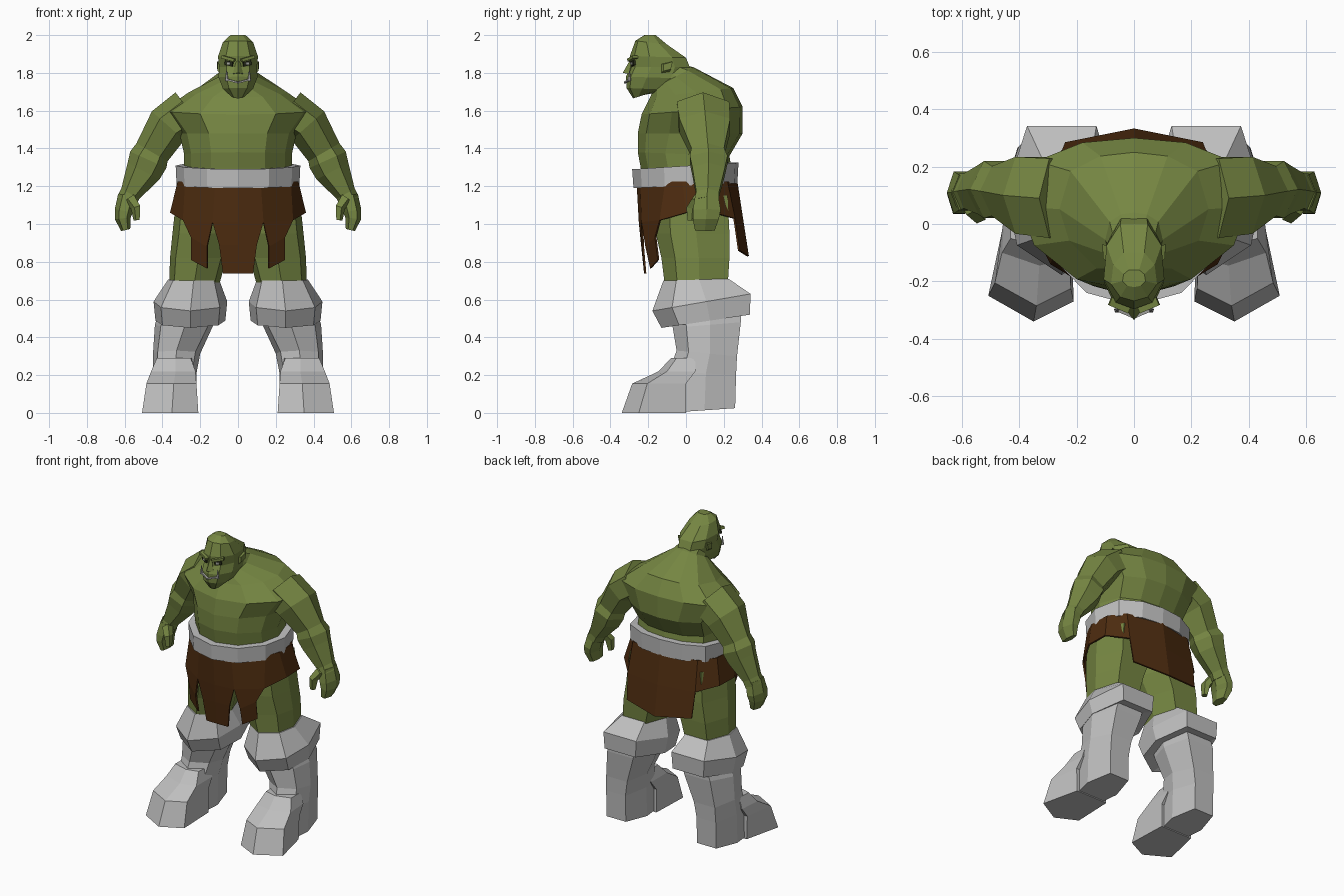
import bpy, bmesh, math
from mathutils import Vector, Matrix


def material(name, rgb):
    m = bpy.data.materials.new(name)
    m.diffuse_color = (*rgb, 1)
    return m


GREEN = material("green_skin", (0.18, 0.24, 0.055))
BROWN = material("brown_leather", (0.075, 0.025, 0.005))
GREY = material("grey_hide", (0.52, 0.52, 0.52))
DARK = material("dark_eye", (0.02, 0.025, 0.01))
IVORY = material("tusk_grey", (0.38, 0.38, 0.36))


def add_object(name, bm, mat, mirror=False, thick=0):
    bmesh.ops.recalc_face_normals(bm, faces=bm.faces)
    me = bpy.data.meshes.new(name)
    bm.to_mesh(me)
    bm.free()
    me.materials.append(mat)
    ob = bpy.data.objects.new(name, me)
    bpy.context.collection.objects.link(ob)
    if mirror:
        md = ob.modifiers.new("mirror", 'MIRROR')
        md.merge_threshold = 0.0005
    if thick:
        ob.modifiers.new("thickness", 'SOLIDIFY').thickness = thick
    return ob


def loft(name, rings, mat, mirror=False, caps=True):
    bm = bmesh.new()
    loops = [[bm.verts.new(p) for p in r] for r in rings]
    n = len(loops[0])
    for a, b in zip(loops, loops[1:]):
        for i in range(n):
            j = (i + 1) % n
            bm.faces.new((a[i], a[j], b[j], b[i]))
    if caps:
        bm.faces.new(loops[0])
        bm.faces.new(loops[-1])
    return add_object(name, bm, mat, mirror)


# half outlines, front to back: (side fraction, depth fraction)
BODY = [(0, 0), (.5, .08), (.87, .3), (1, .55), (.85, .85), (.45, .97), (0, 1)]
LIMB = [(0, 0), (.8, .2), (1, .55), (.62, 1)]
SKULL = [(0, 0), (.6, .08), (1, .35), (.9, .75), (.45, 1)]


def ring(half, cx, hw, yf, yb, zf, zb):
    full = half + [(-u, v) for u, v in reversed(half) if u]
    return [(cx + u * hw, yf + v * (yb - yf), zf + v * (zb - zf)) for u, v in full]


def tube(name, path, mat, sides=6):
    """Mirrored limb; path holds (centre, radius across, radius along y)."""
    rings = []
    for i, (c, a, b) in enumerate(path):
        t = Vector(path[min(i + 1, len(path) - 1)][0]) - Vector(path[max(i - 1, 0)][0])
        n = Vector((-t.z, 0, t.x)).normalized()
        rings.append([Vector(c) + n * a * math.cos(k * math.tau / sides)
                      + Vector((0, b * math.sin(k * math.tau / sides), 0)) for k in range(sides)])
    return loft(name, rings, mat, True)


def box(name, loc, size, mat, rot_y=0, rot_z=0, mirror=True):
    bm = bmesh.new()
    m = (Matrix.Translation(loc) @ Matrix.Rotation(rot_z, 4, 'Z')
         @ Matrix.Rotation(rot_y, 4, 'Y') @ Matrix.Diagonal((*size, 1)))
    bmesh.ops.create_cube(bm, size=1, matrix=m)
    return add_object(name, bm, mat, mirror)


# torso with hunched back, rising into the neck
loft("torso", [ring(BODY, 0, *r) for r in [
    (.29, -.20, .22, 1.08, 1.08),
    (.285, -.24, .24, 1.30, 1.30),
    (.285, -.255, .23, 1.38, 1.36),
    (.31, -.255, .30, 1.48, 1.48),
    (.40, -.235, .30, 1.58, 1.62),
    (.26, -.19, .25, 1.67, 1.72),
    (.10, -.17, .04, 1.72, 1.83),
    (.08, -.17, -.04, 1.78, 1.85)]], GREEN)

# head
loft("head", [ring(SKULL, 0, *r) for r in [
    (.035, -.28, -.20, 1.665, 1.69),
    (.08, -.315, -.08, 1.72, 1.71),
    (.103, -.318, 0, 1.78, 1.77),
    (.10, -.295, .02, 1.83, 1.83),
    (.106, -.297, 0, 1.89, 1.88),
    (.08, -.268, -.10, 1.97, 1.95),
    (.04, -.22, -.16, 2.0, 2.0)]], GREEN)

# face details
loft("nose", [[(-.028, -.30, 1.795), (0, -.335, 1.80), (.028, -.30, 1.795), (0, -.27, 1.795)],
              [(-.01, -.29, 1.86), (0, -.298, 1.865), (.01, -.29, 1.86), (0, -.27, 1.86)]], GREEN)
box("brow", (.05, -.283, 1.876), (.075, .03, .016), GREEN, .25 * -1, .4)
box("eye_socket", (.048, -.281, 1.85), (.045, .012, .024), DARK, -.2, .4)
box("eye", (.048, -.286, 1.85), (.018, .008, .012), IVORY, 0, .4)
box("mouth", (.03, -.311, 1.757), (.066, .012, .009), IVORY, -.25, .4)
bm = bmesh.new()
bmesh.ops.create_cone(bm, cap_ends=True, segments=5, radius1=.01, radius2=.002, depth=.055,
                      matrix=Matrix.Translation((.06, -.30, 1.785)))
add_object("tusk", bm, IVORY, True)
loft("ear", [[(.085, -.14, 1.79), (.085, -.09, 1.80), (.085, -.08, 1.86), (.085, -.14, 1.85)],
             [(.108, -.12, 1.81), (.11, -.08, 1.82), (.11, -.07, 1.86), (.108, -.12, 1.845)]], GREEN, True)

# arms and hands
tube("arm", [((.26, .09, 1.60), .12, .16), ((.37, .10, 1.52), .115, .155),
             ((.455, .115, 1.38), .095, .10), ((.475, .12, 1.34), .105, .115),
             ((.50, .12, 1.28), .095, .10), ((.57, .115, 1.16), .055, .07),
             ((.59, .11, 1.12), .055, .075)], GREEN)
tube("hand", [((.585, .11, 1.15), .05, .07), ((.605, .11, 1.07), .048, .085),
              ((.61, .105, 1.03), .042, .08), ((.595, .10, .968), .025, .06)], GREEN)
tube("thumb", [((.575, .07, 1.14), .035, .04), ((.54, .035, 1.09), .028, .035),
               ((.535, .03, 1.02), .018, .022)], GREEN, 5)

# thighs
loft("thigh", [ring(LIMB, *r) for r in [
    (.165, .16, -.17, .22, 1.15, 1.15),
    (.175, .172, -.16, .23, .95, .95),
    (.21, .15, -.13, .23, .82, .82),
    (.235, .13, -.11, .22, .66, .66)]], GREEN, True)

# boots: flared cuff, shaft, foot
loft("boot_cuff", [ring(LIMB, *r) for r in [
    (.235, .135, -.12, .225, .70, .71),
    (.252, .195, -.178, .342, .54, .63),
    (.252, .185, -.13, .338, .45, .52),
    (.27, .14, -.07, .28, .47, .52)]], GREY, True)
loft("boot_shaft", [ring(LIMB, *r) for r in [
    (.265, .15, -.08, .29, .55, .55),
    (.285, .155, -.07, .29, .45, .48),
    (.325, .125, -.05, .27, .33, .30),
    (.335, .115, -.09, .265, .22, .2),
    (.335, .115, -.10, .26, 0, .025)]], GREY, True)
loft("boot_foot", [[(x, y, z) for x, y in pts] for z, pts in [
    (.0, [(.21, -.27), (.35, -.34), (.508, -.25), (.45, 0), (.22, 0)]),
    (.155, [(.22, -.225), (.34, -.285), (.485, -.205), (.455, 0), (.22, 0)]),
    (.22, [(.225, -.12), (.33, -.145), (.46, -.10), (.45, .05), (.225, .05)]),
    (.29, [(.25, -.06), (.33, -.08), (.43, -.05), (.43, .05), (.24, .05)])]], GREY, True)

# belt
loft("belt", [ring(BODY, 0, *r) for r in [
    (.28, -.23, .23, 1.20, 1.22),
    (.325, -.278, .272, 1.19, 1.215),
    (.33, -.285, .278, 1.29, 1.325),
    (.27, -.23, .23, 1.29, 1.325)]], GREY, caps=False)

# ragged skirt: waist row, hip row, then hanging tongues
waist = [(0, -.262), (.12, -.243), (.28, -.11), (.32, -.02), (.315, .12), (.24, .22), (0, .272)]
hip = [(0, -.25, 1.01), (.135, -.235, 1.01), (.292, -.14, 1.02), (.36, 0, 1.06),
       (.355, .15, 1.06), (.25, .26, 1.03), (0, .302, 1.03)]
tongues = [[hip[0], hip[1], (.10, -.233, .89), (0, -.238, .89)],
           [(0, -.238, .89), (.10, -.233, .89), (.08, -.22, .738), (0, -.222, .738)],
           [hip[1], hip[2], (.25, -.165, .93), (.165, -.215, .88)],
           [(.165, -.215, .88), (.25, -.165, .93), (.25, -.15, .81), (.165, -.19, .765)],
           [hip[5], hip[6], (0, .333, .83), (.24, .285, .86)]]
bm = bmesh.new()
top = [(x, y, 1.225) for x, y in waist]
quads = [[top[i], top[i + 1], hip[i + 1], hip[i]] for i in range(6)] + tongues
for q in quads:
    bm.faces.new([bm.verts.new(p) for p in q])
bmesh.ops.remove_doubles(bm, verts=bm.verts, dist=.0005)
add_object("skirt", bm, BROWN, True, .01)
